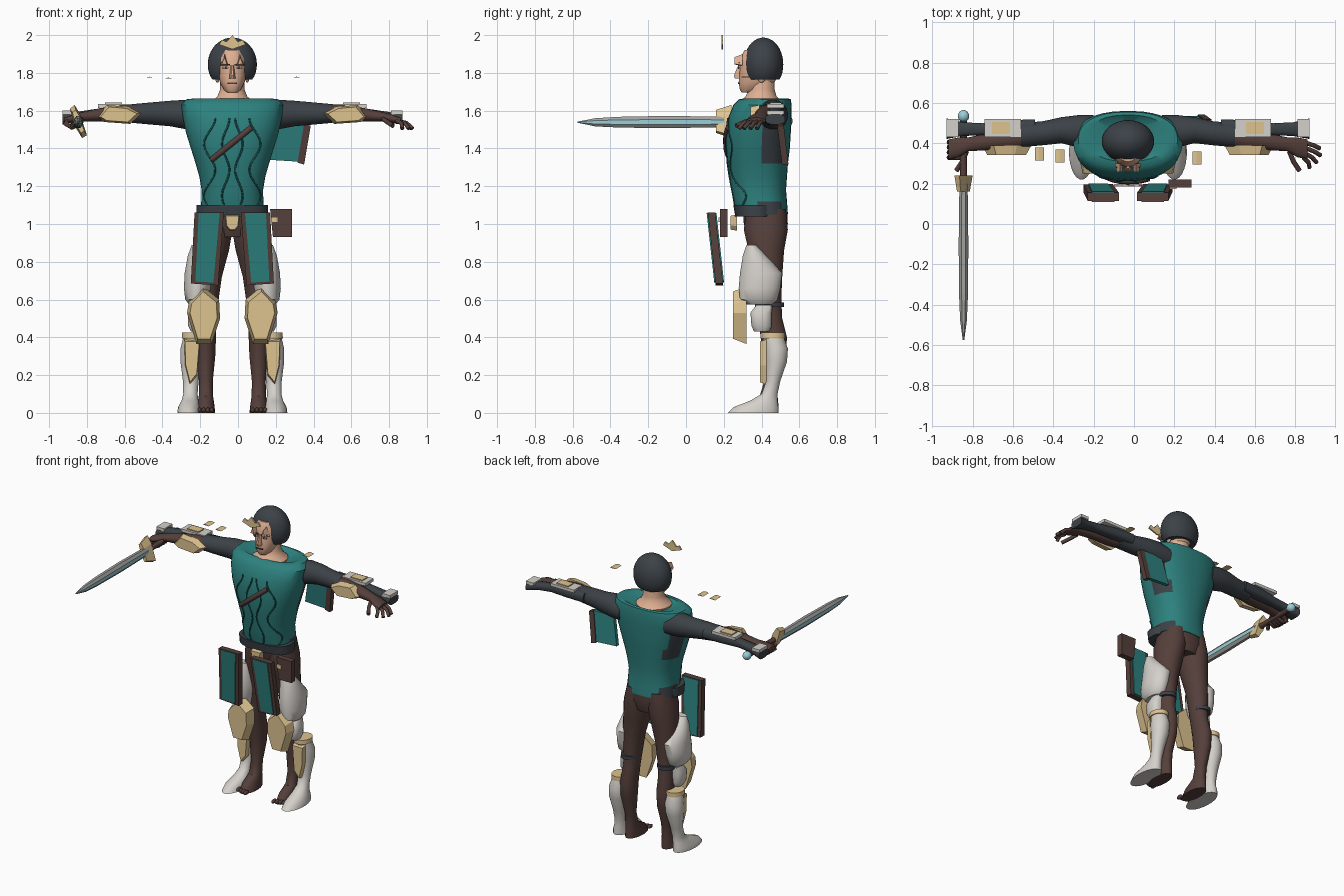
import bpy, bmesh, math
from mathutils import Vector
from mathutils.bvhtree import BVHTree

CX = -0.03  # mirror plane of the body


def mat(name, r, g, b):
    m = bpy.data.materials.new(name)
    m.diffuse_color = (r, g, b, 1)
    return m


TEAL = mat("teal cloth", .026, .22, .21)
SEAM = mat("dark teal seam", .012, .09, .09)
DARK = mat("charcoal", .045, .054, .064)
BROWN = mat("brown leather", .09, .05, .043)
GOLD = mat("gold", .73, .55, .28)
WHITE = mat("off white", .66, .63, .59)
SKIN = mat("skin", .74, .43, .29)
BLUE = mat("pale blue", .33, .62, .68)
STEEL = mat("steel", .36, .36, .35)


def finish(name, bm, mats, angle=40, rule=None):
    bmesh.ops.recalc_face_normals(bm, faces=bm.faces)
    if rule:
        for f in bm.faces:
            f.material_index = rule(f.calc_center_median(), f.normal)
    me = bpy.data.meshes.new(name)
    bm.to_mesh(me)
    bm.free()
    for m in mats:
        me.materials.append(m)
    ob = bpy.data.objects.new(name, me)
    bpy.context.collection.objects.link(ob)
    bpy.ops.object.select_all(action='DESELECT')
    ob.select_set(True)
    bpy.context.view_layer.objects.active = ob
    if angle:
        bpy.ops.object.shade_smooth_by_angle(angle=math.radians(angle))
    return ob


def loft(name, rings, mats, axis='z', n=24, power=1.0, angle=40, rule=None):
    """Rings are (t, centre u, half u, v min, v max) along the axis."""
    bm, loops = bmesh.new(), []
    for t, u, hu, v0, v1 in rings:
        loop = []
        for i in range(n):
            a = (i + .5) * 2 * math.pi / n
            c, s = math.cos(a), math.sin(a)
            pu = u + hu * math.copysign(abs(c) ** power, c)
            pv = (v0 + v1) / 2 + (v1 - v0) / 2 * math.copysign(abs(s) ** power, s)
            loop.append(bm.verts.new({'z': (pu, pv, t), 'x': (t, pv, pu), 'y': (pu, t, pv)}[axis]))
        loops.append(loop)
    for a, b in zip(loops, loops[1:]):
        for i in range(n):
            bm.faces.new((a[i], a[(i + 1) % n], b[(i + 1) % n], b[i]))
    bm.faces.new(loops[0])
    bm.faces.new(loops[-1])
    return finish(name, bm, mats, angle, rule)


def prism(name, pts, y0, y1, m, front=1.0, slant=0.0, zref=0.0):
    """Plate with an x-z outline; front scales the near face, slant shifts y with height."""
    bm = bmesh.new()
    cx = sum(p[0] for p in pts) / len(pts)
    cz = sum(p[1] for p in pts) / len(pts)

    def ring(y, k):
        return [bm.verts.new((cx + (x - cx) * k, y + slant * (z - zref), cz + (z - cz) * k)) for x, z in pts]
    a, b = ring(y0, front), ring(y1, 1)
    bm.faces.new(a)
    bm.faces.new(b)
    for i in range(len(pts)):
        j = (i + 1) % len(pts)
        bm.faces.new((a[i], a[j], b[j], b[i]))
    return finish(name, bm, [m], 0)


def box(name, lo, hi, m):
    return prism(name, [(lo[0], lo[2]), (hi[0], lo[2]), (hi[0], hi[2]), (lo[0], hi[2])], lo[1], hi[1], m)


def ball(name, c, r, m, cut=None):
    bm = bmesh.new()
    bmesh.ops.create_uvsphere(bm, u_segments=32, v_segments=20, radius=1)
    for v in bm.verts:
        v.co = Vector(c) + Vector(v.co[i] * r[i] for i in range(3))
        if cut:
            v.co.z = max(v.co.z, cut)
    bmesh.ops.remove_doubles(bm, verts=bm.verts, dist=1e-5)
    return finish(name, bm, [m])


def tube(name, pts, r, m):
    cu = bpy.data.curves.new(name, 'CURVE')
    cu.dimensions, cu.bevel_depth, cu.bevel_resolution, cu.use_fill_caps = '3D', r, 2, True
    sp = cu.splines.new('POLY')
    sp.points.add(len(pts) - 1)
    for p, q in zip(sp.points, pts):
        p.co = (*q, 1)
    cu.materials.append(m)
    ob = bpy.data.objects.new(name, cu)
    bpy.context.collection.objects.link(ob)


# Tunic with dark side patches
def patch(c, n):
    return int(abs(n.x) > .6 and c.y > .39 and (1.3 < c.z < 1.62 or c.z < 1.14))


tunic = loft("tunic", [(1.05, CX, .17, .27, .54), (1.12, CX, .165, .25, .535), (1.18, CX, .163, .24, .53),
                       (1.25, CX, .175, .23, .535), (1.32, CX, .195, .22, .54), (1.4, CX, .22, .212, .55),
                       (1.48, CX, .245, .212, .555), (1.56, CX, .262, .222, .56), (1.63, CX, .27, .25, .56),
                       (1.66, CX, .245, .28, .555), (1.665, CX, .2, .31, .54), (1.63, CX, .11, .33, .5)],
             [TEAL, DARK], n=40, power=.85, rule=patch)

# Seams and chest strap laid on the tunic
tree = BVHTree.FromObject(tunic, bpy.context.evaluated_depsgraph_get())


def on_front(x, z):
    hit = tree.ray_cast(Vector((x, -1, z)), Vector((0, 1, 0)))[0]
    return (x, hit.y if hit else .3, z)


for s in (-1, 1):
    for k, amp in ((.035, .02), (.12, .03)):
        tube("tunic_seam", [on_front(CX + s * (k + amp * math.sin(i * .55)), 1.08 + i * .024)
                            for i in range(21)], .005, SEAM)
tube("chest_strap", [on_front(-.14 + .21 * i / 6, 1.34 + .17 * i / 6) for i in range(7)], .016, BROWN)

# Neck, head and helmet
loft("neck", [(1.6, CX, .10, .262, .48), (1.645, CX, .115, .28, .51), (1.675, CX, .08, .315, .48),
              (1.71, CX, .066, .33, .47), (1.8, CX, .066, .34, .47)], [SKIN])
loft("head", [(1.695, CX, .025, .295, .34), (1.71, CX, .045, .285, .42), (1.75, CX, .066, .278, .47),
              (1.79, CX, .076, .283, .49), (1.83, CX, .078, .285, .49), (1.88, CX, .074, .285, .49),
              (1.92, CX, .055, .31, .47)], [SKIN], power=.85)
loft("nose", [(1.77, CX, .018, .258, .3), (1.785, CX, .016, .252, .3), (1.84, CX, .009, .275, .3)], [SKIN], n=8)
box("mouth", (CX - .026, .274, 1.742), (CX + .026, .283, 1.749), BROWN)
ball("helmet", (CX, .41, 1.845), (.13, .105, .142), DARK, 1.765)
prism("crown_plate", [(-.1, 1.95), (-.03, 1.925), (.04, 1.95), (.025, 1.975), (0, 1.965), (-.03, 2.0),
                      (-.06, 1.965), (-.085, 1.975)], .187, .197, GOLD)

for s in (-1, 1):
    def X(d):
        return CX + s * d

    # Face details
    box("eye", (X(.034) - .017, .279, 1.822), (X(.034) + .017, .287, 1.832), WHITE)
    box("pupil", (X(.034) - .006, .276, 1.821), (X(.034) + .006, .28, 1.833), DARK)
    prism("eyebrow", [(X(.012), 1.838), (X(.058), 1.85), (X(.058), 1.857), (X(.012), 1.846)], .277, .286, BROWN)
    prism("brow_spike", [(X(.02), 1.835), (X(.065), 1.84), (X(.04), 1.9)], .258, .3, SKIN, .6)
    ball("ear", (X(.079), .40, 1.78), (.012, .022, .032), SKIN)

    # Arms, sleeves and gauntlets
    loft("sleeve", [(X(.17), 1.57, .07, .38, .54), (X(.25), 1.58, .078, .38, .54), (X(.33), 1.585, .068, .40, .53),
                    (X(.42), 1.585, .06, .39, .51), (X(.53), 1.585, .05, .38, .5)], [DARK], 'x')
    loft("arm", [(X(.48), 1.585, .044, .385, .48), (X(.58), 1.583, .046, .37, .47), (X(.7), 1.578, .036, .365, .45),
                 (X(.79), 1.568, .026, .36, .43), (X(.84), 1.558, .024, .33, .43), (X(.89), 1.545, .018, .32, .42)],
         [BROWN], 'x', n=16)
    loft("gauntlet", [(X(.46), 1.59, .036, .43, .52), (X(.6), 1.588, .034, .43, .515), (X(.72), 1.582, .028, .44, .5),
                      (X(.82), 1.57, .025, .435, .505), (X(.9), 1.555, .028, .42, .525)], [DARK], 'x', n=12, power=.7)
    prism("elbow_plate", [(X(.72), 1.565), (X(.665), 1.63), (X(.55), 1.62), (X(.48), 1.585), (X(.54), 1.53),
                          (X(.68), 1.54)], .342, .388, GOLD, .8)
    for d, w, z in ((.62, .09, 1.615), (.87, .03, 1.58)):
        box("gauntlet_plate", (X(d) - w, .43, z), (X(d) + w, .52, z + .02), WHITE)
    box("gauntlet_inlay", (X(.63) - .045, .445, 1.633), (X(.63) + .045, .505, 1.642), GOLD)

    # Open hand on one side, fist on the other
    tips = ((.95, .375), (.955, .34), (.935, .305), (.9, .28))
    for i, (d, y) in enumerate(tips):
        base = (X(.87), .405 - .025 * i, 1.545)
        if s > 0:
            tube("finger", [base, (X((.87 + d) / 2 + .01), (base[1] + y) / 2, 1.535), (X(d), y, 1.505)], .011, BROWN)
        else:
            tube("finger", [base, (X(.885), base[1], 1.53), (X(.85), base[1], 1.512), (X(.81), base[1], 1.53)],
                 .014, BROWN)
    tube("thumb", [(X(.8), .36, 1.555), (X(.82), .31, 1.54), (X(.85), .265, 1.52)], .012, BROWN)

    # Legs and feet
    loft("leg", [(1.08, X(.08), .075, .32, .53), (.97, X(.09), .092, .305, .54), (.86, X(.105), .088, .33, .52),
                 (.72, X(.125), .07, .355, .51), (.6, X(.13), .058, .37, .505), (.5, X(.135), .05, .38, .51),
                 (.4, X(.14), .054, .395, .535), (.3, X(.14), .05, .405, .53), (.17, X(.14), .037, .415, .49),
                 (.09, X(.14), .038, .39, .485), (.045, X(.14), .045, .31, .49), (0, X(.14), .05, .28, .49)], [BROWN])
    for i in range(4):
        ball("toe", (X(.108 + i * .022), .285 + .006 * i, .014), (.012, .025, .014), BROWN)

    # Boot, shin plate and band
    loft("boot", [(.41, X(.21), .048, .405, .515), (.34, X(.215), .06, .415, .54), (.27, X(.218), .057, .42, .535),
                  (.17, X(.22), .042, .425, .5), (.1, X(.222), .038, .40, .485), (.065, X(.224), .045, .34, .485),
                  (.03, X(.23), .058, .25, .49), (.0, X(.23), .062, .22, .49)], [WHITE])
    prism("shin_plate", [(X(.17), .39), (X(.255), .39), (X(.25), .25), (X(.225), .15), (X(.185), .2)],
          .392, .425, GOLD, .9)
    loft("boot_band", [(.395, X(.21), .058, .395, .525), (.425, X(.21), .056, .395, .525)], [GOLD])

    # Thigh armour, knee guard and knee plate
    loft("thigh_armour", [(.89, X(.17), .045, .32, .37), (.83, X(.175), .062, .30, .43), (.74, X(.178), .075, .285, .51),
                          (.66, X(.185), .072, .278, .5), (.6, X(.19), .06, .285, .485), (.575, X(.185), .045, .32, .46)],
         [WHITE])
    loft("knee_guard", [(.43, X(.18), .04, .36, .44), (.46, X(.185), .05, .345, .455), (.53, X(.185), .05, .34, .455),
                        (.57, X(.18), .04, .37, .46)], [WHITE], n=12, power=.7)
    loft("knee_strap", [(.56, X(.14), .062, .365, .52), (.585, X(.14), .062, .365, .52)], [DARK])
    prism("knee_plate", [(X(.155), .67), (X(.07), .6), (X(.065), .5), (X(.11), .365), (X(.19), .365), (X(.24), .53),
                         (X(.23), .59)], .25, .32, GOLD, .82)

    # Hanging skirt panels: leather border with cloth on both sides
    edge = [(X(.045), 1.06), (X(.2), 1.06), (X(.22), .685), (X(.075), .675)]
    cloth = [(X(.067), 1.057), (X(.178), 1.057), (X(.196), .695), (X(.1), .69)]
    prism("skirt_panel", edge, .115, .155, BROWN, slant=-.11, zref=1.06)
    for y in (.109, .153):
        prism("skirt_cloth", cloth, y, y + .008, TEAL, slant=-.11, zref=1.06)

# Belt, buckle, pouch and side flap
loft("hips", [(.93, CX, .12, .33, .52), (1.0, CX, .165, .305, .54), (1.08, CX, .165, .30, .535)], [BROWN])
loft("belt", [(1.04, CX, .19, .26, .47), (1.1, CX, .19, .25, .47)], [DARK], power=.8)
prism("buckle", [(-.07, 1.05), (.01, 1.05), (.005, .99), (-.015, .965), (-.045, .965), (-.065, .99)],
      .235, .27, GOLD, .85)
prism("pouch", [(.17, 1.08), (.285, 1.08), (.285, .93), (.185, .93)], .18, .22, BROWN)
box("pouch_clasp", (.175, .173, 1.01), (.21, .181, 1.035), GOLD)
prism("cape_flap", [(.16, 1.34), (.2, 1.53), (.35, 1.53), (.32, 1.33)], .50, .525, TEAL, slant=-.12, zref=1.42)
prism("cape_border", [(.35, 1.53), (.385, 1.52), (.35, 1.315), (.315, 1.325)], .495, .53, BROWN,
      slant=-.12, zref=1.42)

# Loose floating trim
for x, y, z in ((-.47, .35, 1.775), (-.37, .34, 1.77), (.31, .33, 1.775)):
    prism("trim_shard", [(x - .02, z), (x, z + .005), (x + .025, z)], y - .035, y + .03, GOLD)

# Sword pointing forward
SX = -.845
loft("sword_blade", [(.2, SX, .022, 1.51, 1.57), (-.1, SX, .026, 1.505, 1.575), (-.35, SX, .024, 1.508, 1.57),
                     (-.48, SX, .018, 1.515, 1.562), (-.575, SX, .004, 1.536, 1.542)], [STEEL, BLUE], 'y', n=8,
     angle=0, rule=lambda c, n: int(abs(n.x) > .85))
prism("sword_guard", [(SX - .045, 1.61), (SX - .02, 1.63), (SX + .01, 1.58), (SX + .045, 1.47), (SX + .02, 1.455),
                      (SX - .02, 1.52)], .16, .24, GOLD, .7)
tube("sword_grip", [(SX, .22, 1.54), (SX, .51, 1.545)], .018, BROWN)
ball("sword_pommel", (SX, .535, 1.545), (.028, .03, .028), BLUE)
